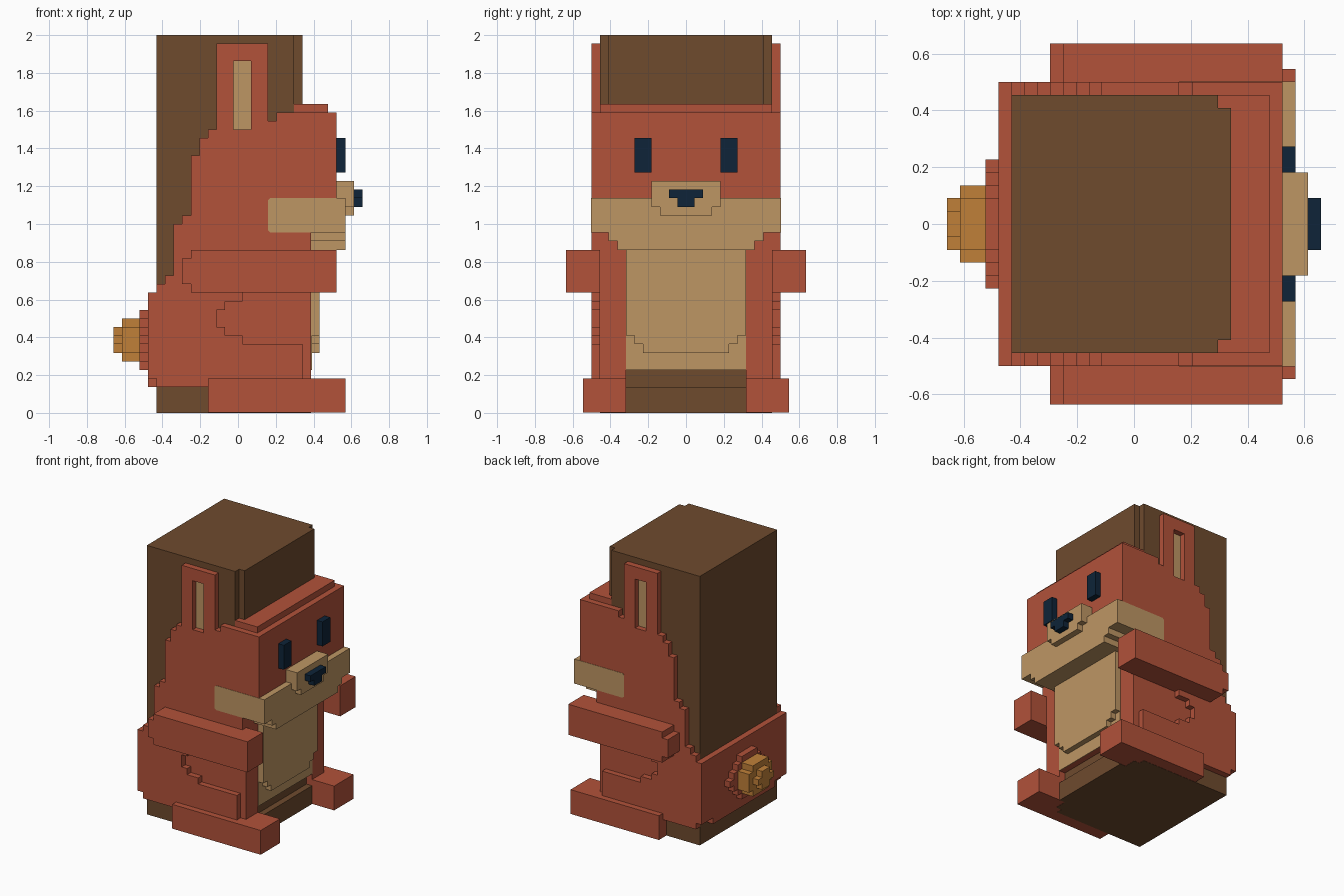
import bpy, bmesh

if "Cube" in bpy.data.objects:
    bpy.data.objects.remove(bpy.data.objects["Cube"], do_unlink=True)

V = 2 / 44  # size of one block


def material(name, r, g, b):
    m = bpy.data.materials.new(name)
    m.use_nodes = True
    m.diffuse_color = (r, g, b, 1)
    bsdf = m.node_tree.nodes["Principled BSDF"]
    bsdf.inputs["Base Color"].default_value = (r, g, b, 1)
    bsdf.inputs["Roughness"].default_value = 0.9
    return m


RED = material("rust red", 0.445, 0.084, 0.042)
BROWN = material("bark brown", 0.156, 0.069, 0.027)
TAN = material("tan fur", 0.515, 0.305, 0.127)
ORANGE = material("amber", 0.527, 0.216, 0.040)
NAVY = material("dark navy", 0.0044, 0.0176, 0.040)


def prism(bm, profile, axis, a, b, flip=False):
    """Extrude a flat profile (in block units) along an axis from a to b."""
    def place(p, d):
        u, v = p
        x, y, z = {"x": (d, u, v), "y": (u, d, v), "z": (u, v, d)}[axis]
        if flip:
            y = -y
        return ((x - 14.5) * V, y * V, z * V)
    base = bm.faces.new([bm.verts.new(place(p, a)) for p in profile])
    top = [bm.verts.new(place(p, b)) for p in profile]
    low = list(base.verts)
    bm.faces.new(top[::-1])
    for i in range(len(low)):
        j = (i + 1) % len(low)
        bm.faces.new((low[j], low[i], top[i], top[j]))


def part(name, mat, solids, mirror=False):
    """One object from several prisms, optionally repeated on the other side."""
    bm = bmesh.new()
    for s in solids:
        prism(bm, *s)
        if mirror:
            prism(bm, *s, flip=True)
    bmesh.ops.recalc_face_normals(bm, faces=bm.faces)
    me = bpy.data.meshes.new(name)
    bm.to_mesh(me)
    bm.free()
    me.materials.append(mat)
    ob = bpy.data.objects.new(name, me)
    bpy.context.collection.objects.link(ob)
    return ob


def box(x0, x1, y0, y1, z0, z1):
    return ([(x0, y0), (x1, y0), (x1, y1), (x0, y1)], "z", z0, z1)


def sym(half):
    """Close a right-hand half outline by mirroring it about u = 0."""
    return half + [(-u, v) for u, v in reversed(half)]


def rows(half_widths, z0):
    """Stepped round outline from a half width per block row."""
    half = []
    for i, w in enumerate(half_widths):
        half += [(w, z0 + i), (w, z0 + i + 1)]
    # drop repeated corners where neighbouring rows match
    return sym([p for i, p in enumerate(half) if half.count(p) == 1])


# Tree trunk with notched front corners, and its foot between the legs
part("trunk", BROWN, [([(5, -10), (21, -10), (21, -9), (22, -9),
                        (22, 9), (21, 9), (21, 10), (5, 10)], "z", 0, 44)])
part("trunk_base", BROWN, [box(21, 23, -7, 7, 0, 3)])

# Body core, head core and the flat top of the head
part("body", RED, [(sym([(7, 5), (7, 3), (10.05, 3), (10.05, 21)]), "x", 12, 23)])
part("head", RED, [box(19, 26, -10, 10, 21.1, 35)])
part("head_cap", RED, [box(21, 25, -10, 10, 35, 36)])

# Side layer: thigh, flank and side of the head, stepped like blocks
flank = [(5, 3), (22, 3), (22, 8), (15, 8), (15, 9), (13, 9), (13, 10), (12, 10),
         (12, 12), (13, 12), (13, 13), (15, 13), (15, 14), (23, 14), (23, 21.1),
         (26, 21.1), (26, 35), (19, 35), (19, 34), (18, 34), (18, 33), (11, 33),
         (11, 32), (10, 32), (10, 30), (9, 30), (9, 23), (8, 23), (8, 22), (7, 22),
         (7, 16), (6, 16), (6, 15), (5, 15)]
part("flanks", RED, [(flank, "y", 10, 11)], mirror=True)
part("rump", RED, [box(4, 5, -11, 11, 4, 14), box(4, 5, -8, 8, 3, 4)])

# Ears with a recessed inner strip
ear = [(12, 33), (14, 33), (14, 41), (16, 41), (16, 33), (18, 33), (18, 43), (12, 43)]
part("ears", RED, [(ear, "y", 10, 11)], mirror=True)
part("inner_ears", TAN, [box(14, 16, 10, 10.1, 33, 41)], mirror=True)

# Arms and feet
arm = [(9, 14), (26, 14), (26, 19), (9, 19), (9, 18), (8, 18), (8, 15), (9, 15)]
part("arms", RED, [(arm, "y", 10, 14)], mirror=True)
part("feet", RED, [box(11, 27, 7, 12, 0.03, 4)], mirror=True)

# Belly patch and its raised part
part("belly_panel", TAN, [box(23, 23.1, -7, 7, 5, 19)])
part("belly", TAN, [(sym([(5, 7), (5, 8), (6, 8), (6, 9), (7, 9), (7, 19)]), "x", 23, 24)])

# Cheeks wrap the lower face, with chin and snout
cheek = [(18.25, 21), (27, 21), (27, 25), (18.25, 25), (18, 24.75), (18, 21.25)]
part("cheeks", TAN, [(cheek, "y", -11.05, 11.05)])
part("chin", TAN, [(sym([(8, 19), (8, 20), (9, 20), (9, 21)]), "x", 23, 27)])
part("snout", TAN, [(sym([(3, 23), (3, 24), (4, 24), (4, 27)]), "x", 26, 28)])

# Nose and eyes
part("nose", NAVY, [(sym([(1, 24), (1, 25), (2, 25), (2, 26)]), "x", 28, 29)])
part("eyes", NAVY, [box(26, 27, 4, 6, 28, 32)], mirror=True)

# Tail: round base, stub and tip
part("tail_base", RED, [(rows([2, 3, 4, 5, 4, 3, 2], 5), "x", 3, 4)])
part("tail", ORANGE, [(rows([2, 3, 3, 3, 2], 6), "x", 1, 3)])
part("tail_tip", ORANGE, [(rows([1, 2, 1], 7), "x", 0, 1)])
